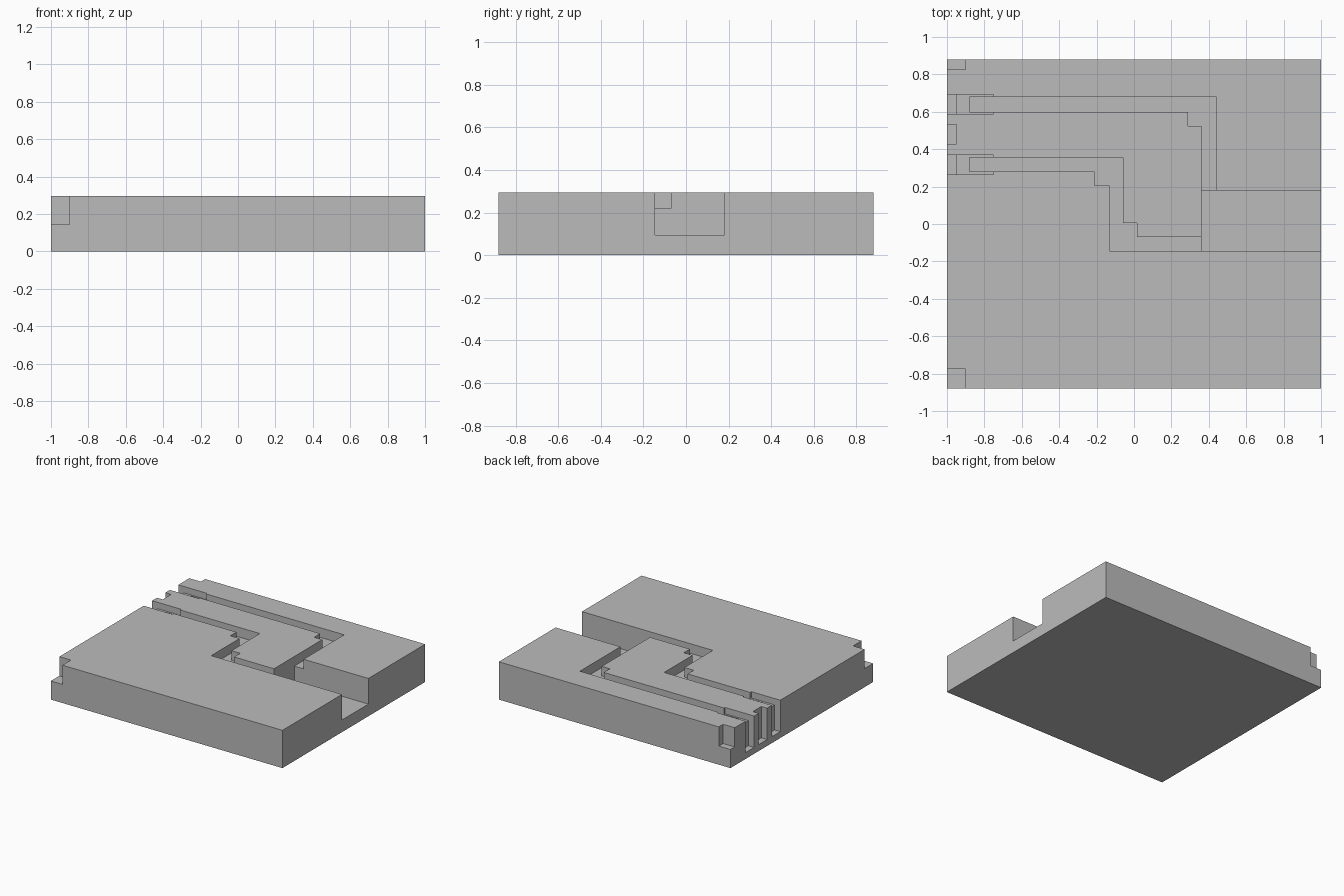
import bpy, bmesh

cube = bpy.data.objects.get("Cube")
if cube:
    bpy.data.objects.remove(cube, do_unlink=True)

TOP, OVER = 0.295, 0.4
X, Y = 1.0, 0.88
OUT = 1.1  # cutters run past the block edges

grey = bpy.data.materials.new("stone grey")
grey.use_nodes = True
colour = (0.5, 0.5, 0.5, 1)
grey.diffuse_color = colour
grey.node_tree.nodes["Principled BSDF"].inputs["Base Color"].default_value = colour


def prism(name, outline, low, high):
    """Extrude a flat outline from low to high."""
    bm = bmesh.new()
    face = bm.faces.new([bm.verts.new((x, y, low)) for x, y in outline])
    result = bmesh.ops.extrude_face_region(bm, geom=[face])
    verts = [v for v in result["geom"] if isinstance(v, bmesh.types.BMVert)]
    bmesh.ops.translate(bm, vec=(0, 0, high - low), verts=verts)
    bmesh.ops.recalc_face_normals(bm, faces=bm.faces)
    mesh = bpy.data.meshes.new(name)
    bm.to_mesh(mesh)
    bm.free()
    mesh.materials.append(grey)
    obj = bpy.data.objects.new(name, mesh)
    bpy.context.collection.objects.link(obj)
    return obj


def rect(x0, x1, y0, y1):
    return [(x0, y0), (x1, y0), (x1, y1), (x0, y1)]


block = prism("channel_block", rect(-X, X, -Y, Y), 0, TOP)
cutters = []


def cut(name, outline, floor):
    cutter = prism(name, outline, floor, OVER)
    cutter.hide_render = True
    mod = block.modifiers.new(name, "BOOLEAN")
    mod.operation = "DIFFERENCE"
    mod.solver = "EXACT"
    mod.object = cutter
    cutters.append(cutter)


# Wide outlet channel
cut("outlet_channel", rect(0.36, OUT, -0.145, 0.18), 0.095)

# Narrow channels with square relief pockets at the inside corners
cut("back_channel", [(-0.88, 0.68), (-0.88, 0.6), (0.29, 0.6), (0.29, 0.525),
                     (0.36, 0.525), (0.36, 0.1), (0.44, 0.1), (0.44, 0.68)], 0.22)
cut("front_channel", [(-0.88, 0.355), (-0.88, 0.28), (-0.21, 0.28), (-0.21, 0.205),
                      (-0.13, 0.205), (-0.13, -0.145), (0.5, -0.145), (0.5, -0.07),
                      (0.015, -0.07), (0.015, 0.005), (-0.06, 0.005), (-0.06, 0.355)], 0.22)

# Shallow inlets and the deep slots on the end face
for name, y in (("back", 0.64), ("front", 0.317)):
    cut(name + "_inlet", rect(-OUT, -0.75, y - 0.052, y + 0.052), 0.245)
for name, y in (("back", 0.64), ("middle", 0.48), ("front", 0.317)):
    cut(name + "_slot", rect(-OUT, -0.95, y - 0.052, y + 0.052), 0.05)

# Corner notches
cut("back_notch", rect(-OUT, -0.9, 0.827, OUT), 0.145)
cut("front_notch", rect(-OUT, -0.9, -OUT, -0.775), 0.145)

# Apply the cuts and drop the cutters
bpy.context.view_layer.update()
depsgraph = bpy.context.evaluated_depsgraph_get()
result = bpy.data.meshes.new_from_object(block.evaluated_get(depsgraph))
block.modifiers.clear()
block.data = result
for cutter in cutters:
    bpy.data.objects.remove(cutter, do_unlink=True)
block.data.materials.clear()
block.data.materials.append(grey)
for face in block.data.polygons:
    face.material_index = 0
